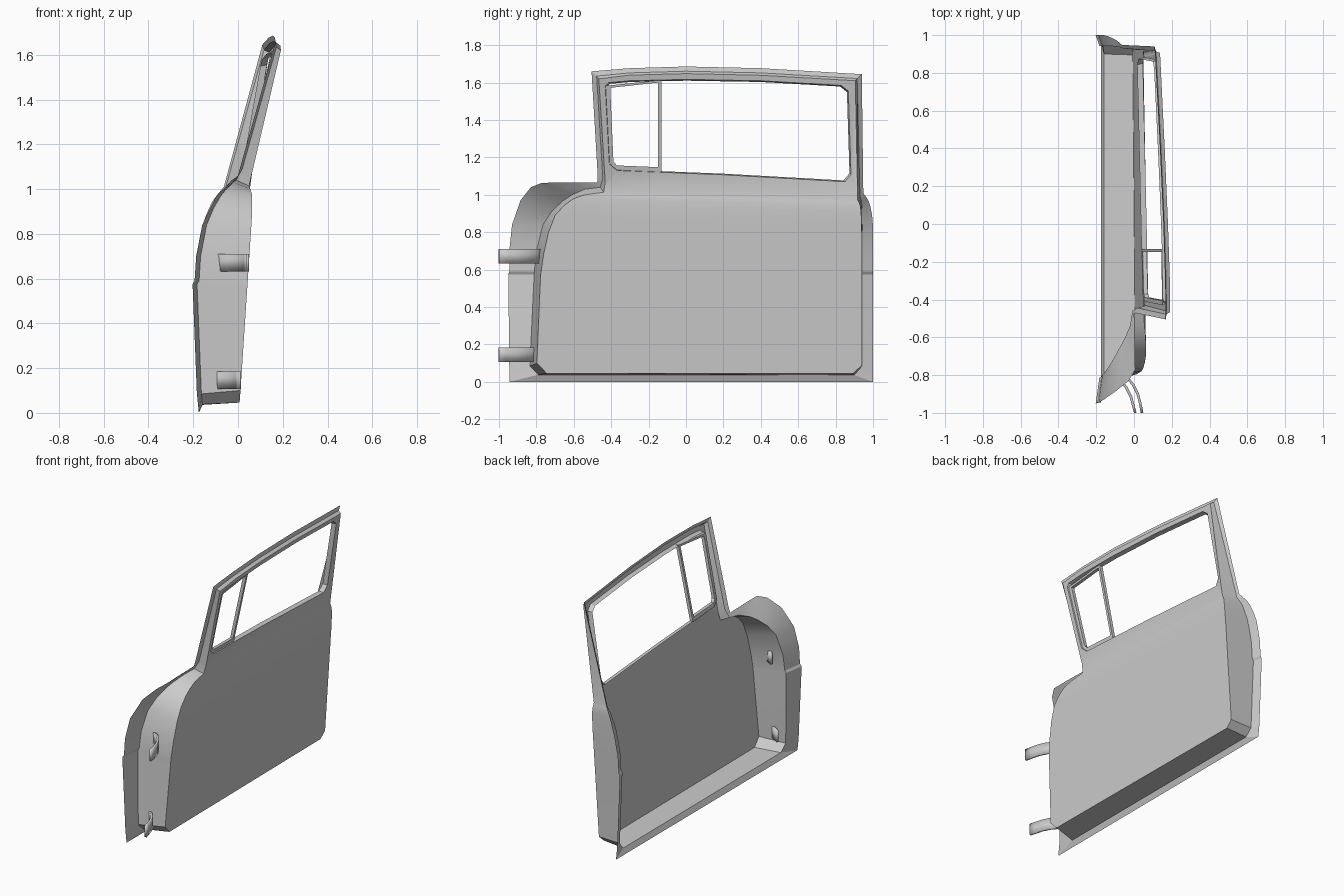
import bpy, bmesh, math

if "Cube" in bpy.data.objects:
    bpy.data.objects.remove(bpy.data.objects["Cube"])


def interp(knots, z):
    for (a, u), (b, v) in zip(knots, knots[1:]):
        if z <= b or (b, v) == knots[-1]:
            return u + (v - u) * (z - a) / (b - a)


OUTER = [(0, -.175), (.2, -.195), (.35, -.205), (.575, -.203), (.59, -.194), (.7, -.187),
         (.85, -.158), (.95, -.113), (1.02, -.055), (1.06, 0)]
INNER = [(0, .002), (.65, .045), (.9, .062), (.98, .061), (1.015, .05), (1.65, .2)]


def outer_x(y, z):
    """Body-side profile: bulging lower skin, inward-leaning window frame."""
    if z <= 1.06:
        return interp(OUTER, z)
    t, s = (y + .5) / 1.44, (z - 1.06) / .59
    return -.03 * t + s * (.165 - .025 * t)


def rim_x(y, z):
    return outer_x(y, z) + (.02 if z < 1.06 else .012)


def inner_x(y, z):
    """Cabin-side profile."""
    t, s = (y + .5) / 1.4, max(0, (z - 1.0) / .65)
    return interp(INNER, z) - t * (.012 + .043 * s)


def finish(name, bm, angle=25):
    bmesh.ops.recalc_face_normals(bm, faces=bm.faces)
    me = bpy.data.meshes.new(name)
    bm.to_mesh(me)
    bm.free()
    ob = bpy.data.objects.new(name, me)
    bpy.context.collection.objects.link(ob)
    bpy.ops.object.select_all(action='DESELECT')
    bpy.context.view_layer.objects.active = ob
    ob.select_set(True)
    bpy.ops.object.shade_smooth_by_angle(angle=math.radians(angle))
    return ob


def loop(bm, pts, fx):
    return [bm.verts.new((fx(y, z), y, z)) for y, z in pts]


def bridge(bm, a, b):
    n = len(a)
    for i in range(n):
        j = (i + 1) % n
        bm.faces.new((a[i], a[j], b[j], b[i]))


# Outlines in (y, z): front edge going up, window frame, rear edge going down
skin_front = [(-.945, 0), (-.945, .09), (-.95, .575), (-.945, .59), (-.945, .70), (-.93, .84),
              (-.885, .97), (-.83, 1.04), (-.77, 1.064), (-.65, 1.066), (-.475, 1.065)]
skin_top = [(-.472, 1.1), (-.505, 1.66), (-.3, 1.677), (0, 1.686), (.4, 1.677), (.94, 1.645)]
skin_rear = [(.948, 1.01), (.962, .99), (.975, .97), (.985, .94), (.995, .89), (1, .83),
             (1, .7), (1, .59), (1, .575), (1, .085), (1, 0)]

rim_front = [(-.79, .038), (-.835, .085), (-.812, .575), (-.811, .59), (-.80, .70), (-.765, .84),
             (-.715, .915), (-.655, .97), (-.61, 1.0), (-.54, 1.03), (-.458, 1.04)]
rim_top = [(-.445, 1.09), (-.478, 1.635), (-.3, 1.652), (0, 1.661), (.4, 1.652), (.915, 1.622)]
rim_rear = [(.93, .99), (.937, .97), (.94, .95), (.941, .92), (.942, .86), (.943, .8),
            (.943, .7), (.943, .59), (.943, .575), (.943, .085), (.90, .036)]

panel_front = [(-.745, .046), (-.797, .1), (-.778, .56), (-.777, .575), (-.762, .68), (-.735, .80),
               (-.70, .89), (-.65, .945), (-.60, .98), (-.54, 1.0), (-.44, 1.014)]
panel_top = [(-.432, 1.07), (-.466, 1.62), (-.3, 1.64), (0, 1.648), (.4, 1.639), (.905, 1.61)]
panel_rear = [(.918, .972), (.925, .96), (.932, .94), (.936, .91), (.938, .86), (.94, .79),
              (.94, .68), (.94, .575), (.94, .56), (.94, .088), (.895, .046)]

opening = [(-.432, 1.58), (-.415, 1.6), (-.3, 1.61), (0, 1.617), (.4, 1.61), (.83, 1.585),
           (.868, 1.555), (.882, 1.11), (.85, 1.07), (.2, 1.107), (-.37, 1.13), (-.41, 1.165)]

# Door shell: outer flange, side walls, inner panel, window frame
bm = bmesh.new()
skin = loop(bm, skin_front + skin_top + skin_rear, outer_x)
rim = loop(bm, rim_front + rim_top + rim_rear, rim_x)
panel = loop(bm, panel_front + panel_top + panel_rear, inner_x)
bridge(bm, skin, rim)
bridge(bm, rim, panel)
nf = len(panel_front)
for i in range(nf - 1):
    bm.faces.new((panel[i], panel[i + 1], panel[-2 - i], panel[-1 - i]))

# Window opening with its recessed return
edge = loop(bm, opening, inner_x)
cy, cz = .22, 1.35
back = [bm.verts.new((v.co.x - .03, cy + (v.co.y - cy) * .988, cz + (v.co.z - cz) * .975))
        for v in edge]
bridge(bm, edge, back)
ring = panel[nf - 1:len(panel) - nf + 1]
fill = []
for chain in (ring, edge):
    for a, b in zip(chain, chain[1:] + chain[:1]):
        fill.append(bm.edges.get((a, b)) or bm.edges.new((a, b)))
bmesh.ops.triangle_fill(bm, use_beauty=True, use_dissolve=False, edges=fill, normal=(1, 0, 0))
finish("door_shell", bm)

# Vent window frame with divider bar
vent_out = [(-.43, 1.583), (-.132, 1.614), (-.132, 1.12), (-.375, 1.133), (-.41, 1.165)]
vent_in = [(-.405, 1.572), (-.149, 1.6), (-.149, 1.148), (-.37, 1.157), (-.388, 1.178)]
bm = bmesh.new()
loops = [loop(bm, pts, lambda y, z, d=d: inner_x(y, z) - d)
         for pts, d in ((vent_out, .008), (vent_in, .008), (vent_in, .03), (vent_out, .03))]
for a, b in zip(loops, loops[1:] + loops[:1]):
    bridge(bm, a, b)
finish("vent_window_frame", bm)

# Hinge straps
strap = [(-.105, -.765), (-.045, -.803), (-.005, -.85), (.02, -.9), (.033, -.95), (.043, -1)]
for name, dx, dy, z0, z1 in (("upper_hinge", 0, 0, .632, .71), ("lower_hinge", -.036, -.015, .107, .185)):
    bm = bmesh.new()
    low, high = ([bm.verts.new((x + dx, max(-1, y + dy), z)) for x, y in strap] for z in (z0, z1))
    for i in range(len(strap) - 1):
        bm.faces.new((low[i], low[i + 1], high[i + 1], high[i]))
    ob = finish(name, bm, 35)
    mod = ob.modifiers.new("thickness", 'SOLIDIFY')
    mod.thickness = .014
    mod.offset = 0
